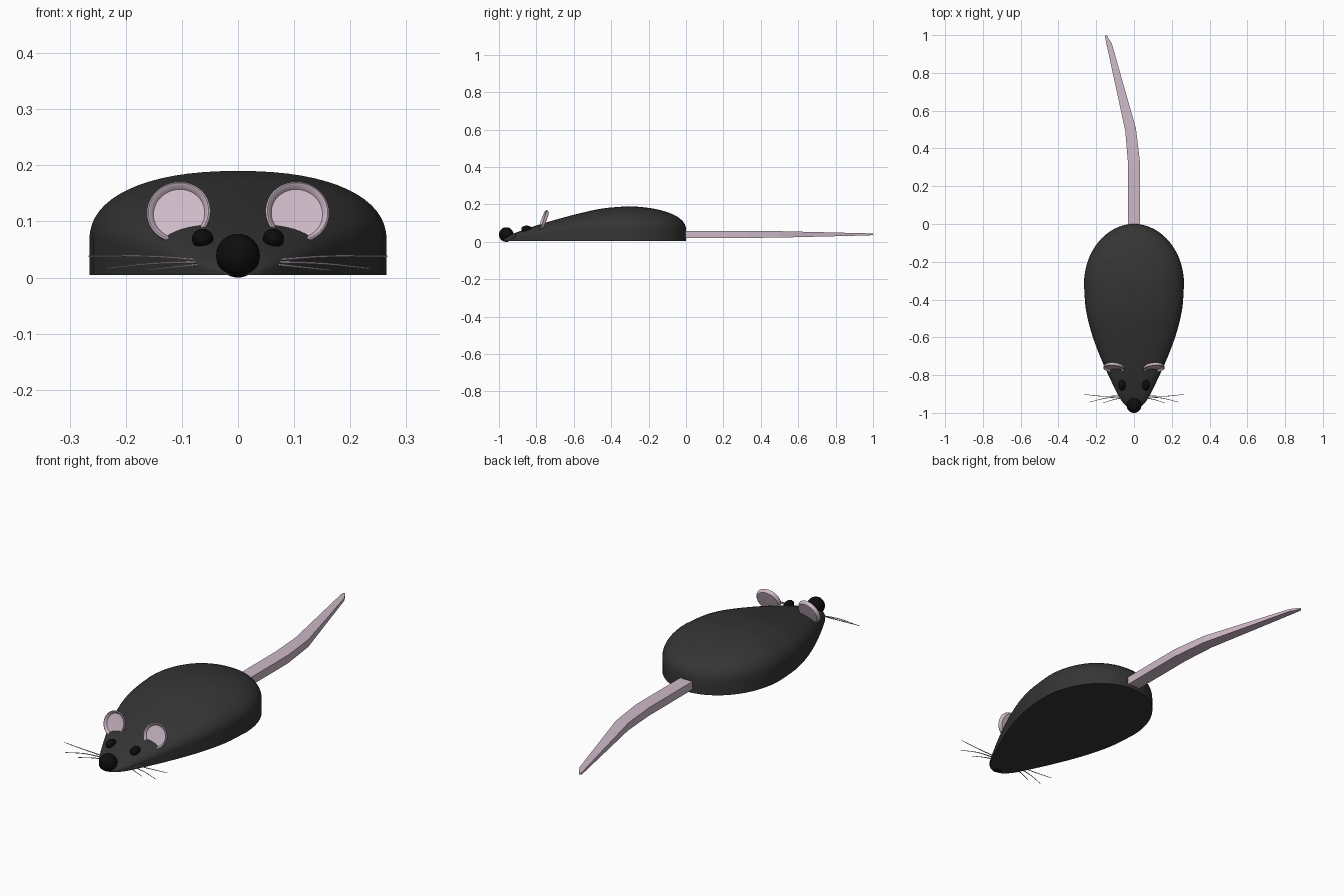
import bpy, bmesh, math
from mathutils import Vector, Matrix

if "Cube" in bpy.data.objects:
    bpy.data.objects.remove(bpy.data.objects["Cube"])


def material(name, r, g, b):
    m = bpy.data.materials.new(name)
    m.diffuse_color = (r, g, b, 1)
    m.use_nodes = True
    m.node_tree.nodes["Principled BSDF"].inputs["Base Color"].default_value = m.diffuse_color
    return m


DARK = material("dark_grey", 0.035, 0.035, 0.035)
BLACK = material("black", 0.004, 0.004, 0.004)
PINK = material("pink", 0.62, 0.49, 0.58)


def finish(name, bm, mat, smooth=True):
    bmesh.ops.remove_doubles(bm, verts=bm.verts, dist=1e-5)
    bmesh.ops.recalc_face_normals(bm, faces=bm.faces)
    me = bpy.data.meshes.new(name)
    bm.to_mesh(me)
    bm.free()
    ob = bpy.data.objects.new(name, me)
    bpy.context.collection.objects.link(ob)
    me.materials.append(mat)
    if smooth:
        bpy.ops.object.select_all(action='DESELECT')
        ob.select_set(True)
        bpy.context.view_layer.objects.active = ob
        bpy.ops.object.shade_smooth_by_angle(angle=math.radians(40))
    return ob


def loft(rings, caps=True, closed=True):
    bm = bmesh.new()
    vs = [[bm.verts.new(p) for p in r] for r in rings]
    n = len(vs[0])
    for a, b in zip(vs, vs[1:]):
        for i in range(n if closed else n - 1):
            j = (i + 1) % n
            bm.faces.new((a[i], a[j], b[j], b[i]))
    if caps:
        bm.faces.new(vs[0])
        bm.faces.new(vs[-1])
    return bm


def catmull(keys, steps):
    pts = [Vector(k) for k in keys]
    pts = [2 * pts[0] - pts[1]] + pts + [2 * pts[-1] - pts[-2]]
    out = []
    for i in range(1, len(pts) - 2):
        a, b, c, d = pts[i - 1:i + 3]
        for s in range(steps):
            t = s / steps
            out.append(0.5 * (2 * b + (c - a) * t + (2 * a - 5 * b + 4 * c - d) * t * t
                              + (3 * b - a - 3 * c + d) * t ** 3))
    return out + [pts[-2]]


# Body: stations (y, half width, top height), round rump then tapering snout
stations = []
for i in range(20):
    a = math.radians(90 * i / 20)
    stations.append((-0.32 + 0.32 * math.cos(a), 0.265 * math.sin(a),
                     0.065 + 0.125 * math.sin(a) ** 0.9))
stations += catmull([(-0.32, 0.265, 0.19), (-0.45, 0.255, 0.178), (-0.57, 0.227, 0.152),
                     (-0.68, 0.188, 0.123), (-0.78, 0.145, 0.094), (-0.86, 0.107, 0.067),
                     (-0.92, 0.076, 0.045), (-0.955, 0.05, 0.028), (-0.972, 0.028, 0.018),
                     (-0.98, 0, 0.01)], 5)
BASE = 0.005


def section(y, w, h, n=32):
    wall = BASE + min(0.06, 0.38 * (h - BASE))
    ring = [(w, y, BASE)]
    for i in range(n + 1):
        t = math.pi * i / n
        c, s = math.cos(t), max(0, math.sin(t))
        ring.append((w * math.copysign(abs(c) ** 0.88, c), y, wall + (h - wall) * s ** 0.88))
    return ring + [(-w, y, BASE)]


finish("body", loft([section(*s) for s in stations], caps=False), DARK)


# Nose and eyes
def ball(name, centre, radii):
    bm = bmesh.new()
    bmesh.ops.create_uvsphere(bm, u_segments=32, v_segments=16, radius=1,
                              matrix=Matrix.Translation(centre) @ Matrix.Diagonal((*radii, 1)))
    finish(name, bm, BLACK)


ball("nose", (0, -0.961, 0.039), (0.039, 0.039, 0.039))

# Ear profile: (radius, depth), shallow dish with a raised rim facing forward
EAR = [(0, 0.002), (0.046, 0.0), (0.051, -0.009), (0.054, -0.011), (0.057, -0.009),
       (0.057, -0.002), (0.05, 0.007), (0, 0.009)]
# Whiskers: root, middle, tip
WHISKERS = [[(0.062, -0.908, 0.031), (0.16, -0.912, 0.038), (0.266, -0.902, 0.038)],
            [(0.062, -0.915, 0.028), (0.15, -0.922, 0.025), (0.235, -0.943, 0.016)],
            [(0.062, -0.921, 0.024), (0.11, -0.93, 0.019), (0.165, -0.948, 0.013)]]

for side, label in ((-1, "left"), (1, "right")):
    ball(label + "_eye", (side * 0.063, -0.852, 0.069), (0.019, 0.029, 0.018))

    rings = []
    for i in range(40):
        a = math.tau * i / 40
        rings.append([(r * math.cos(a), d, r * math.sin(a)) for r, d in EAR])
    bm = loft(rings + rings[:1], caps=False, closed=False)
    bm.transform(Matrix.Translation((side * 0.105, -0.758, 0.114))
                 @ Matrix.Rotation(math.radians(side * 6), 4, 'Z')
                 @ Matrix.Rotation(math.radians(-20), 4, 'X'))
    finish(label + "_ear", bm, PINK)

    for k, path in enumerate(WHISKERS):
        pts = catmull([(side * x, y, z) for x, y, z in path], 5)
        rings = []
        for i, p in enumerate(pts):
            r = 0.0024 - 0.0012 * i / (len(pts) - 1)
            rings.append([p + Vector((0, r * math.cos(t), r * math.sin(t)))
                          for t in (math.tau * j / 6 for j in range(6))])
        finish(f"{label}_whisker_{k + 1}", loft(rings), PINK)

# Tail: flat-faced rectangular tube bending left; (x, y, half width, half height, lean)
TAIL = [(0, -0.03, 0.032, 0.019, 0), (0, 0.325, 0.032, 0.019, 0), (-0.018, 0.5, 0.029, 0.017, 0.2),
        (-0.132, 0.955, 0.014, 0.006, 0.28), (-0.15, 0.998, 0.005, 0.004, 0.35)]
rings = []
for x, y, w, h, lean in TAIL:
    c, s = w * math.cos(lean), w * math.sin(lean)
    rings.append([(x - c, y - s, 0.04 - h), (x + c, y + s, 0.04 - h),
                  (x + c, y + s, 0.04 + h), (x - c, y - s, 0.04 + h)])
finish("tail", loft(rings), PINK, smooth=False)
